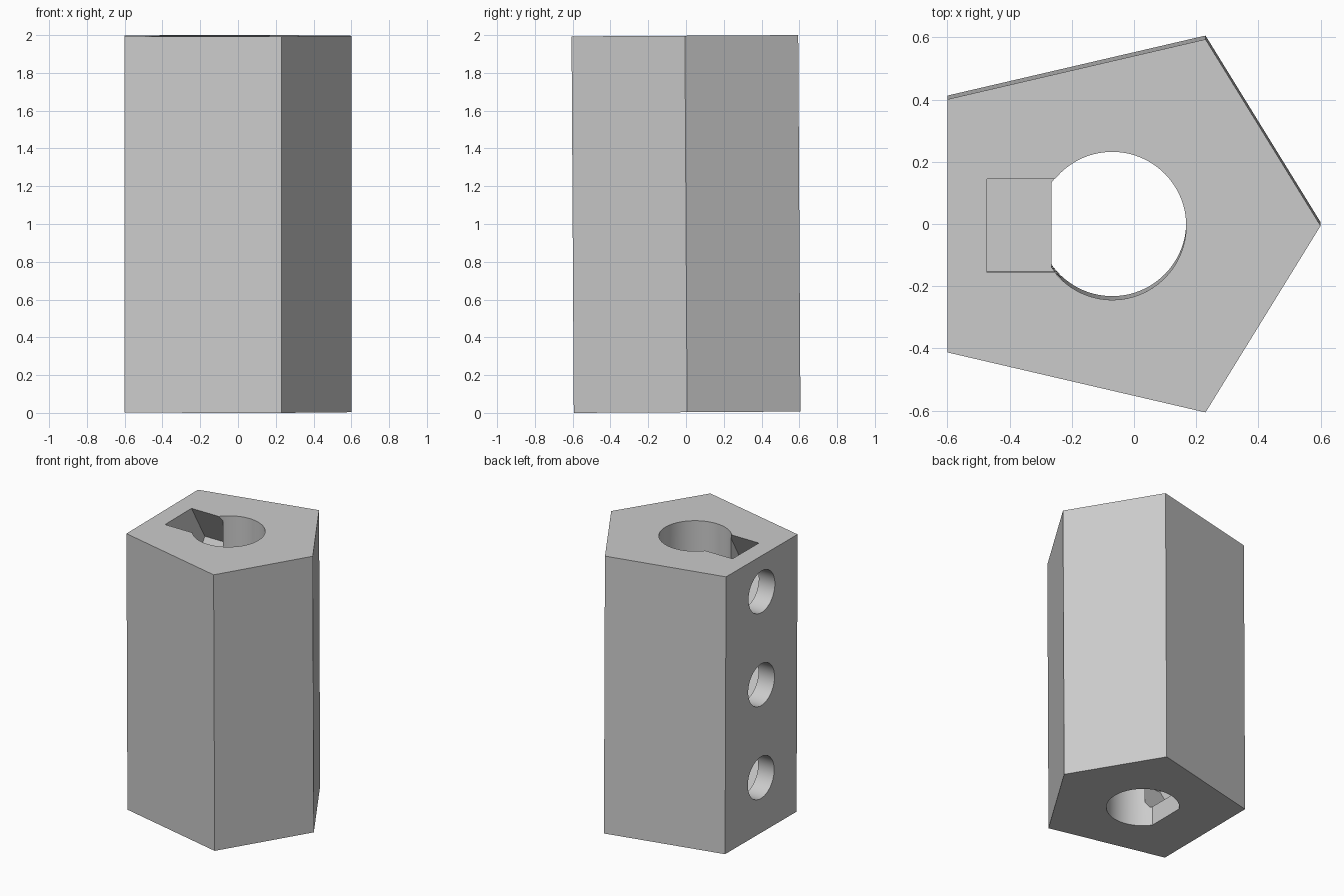
import bpy
import bmesh
from math import acos, cos, sin, pi, tau
from mathutils import Matrix, Vector

old = bpy.data.objects.get("Cube")
if old:
    bpy.data.objects.remove(old, do_unlink=True)

HEIGHT = 1.993
TILT = 0.006          # the block leans very slightly about x
BACK, BORE_X, BORE_R, FLAT_X = -0.6, -0.07, 0.238, -0.266
NUT_R = 0.3

grey = bpy.data.materials.new("plain_grey")
grey.use_nodes = True
grey.diffuse_color = (0.6, 0.6, 0.6, 1)
grey.node_tree.nodes["Principled BSDF"].inputs["Base Color"].default_value = (0.6, 0.6, 0.6, 1)


def prism(name, points, offset):
    """Extrude a closed loop of 3D points along an offset vector."""
    bm = bmesh.new()
    face = bm.faces.new([bm.verts.new(p) for p in points])
    extruded = bmesh.ops.extrude_face_region(bm, geom=[face], use_keep_orig=True)
    moved = [g for g in extruded["geom"] if isinstance(g, bmesh.types.BMVert)]
    bmesh.ops.translate(bm, verts=moved, vec=Vector(offset))
    bmesh.ops.recalc_face_normals(bm, faces=bm.faces)
    mesh = bpy.data.meshes.new(name)
    bm.to_mesh(mesh)
    bm.free()
    mesh.materials.append(grey)
    obj = bpy.data.objects.new(name, mesh)
    bpy.context.collection.objects.link(obj)
    return obj


def ring_yz(x, z, radius, count):
    """Circle or polygon facing along x, with a corner on +y."""
    return [(x, radius * cos(tau * i / count), z + radius * sin(tau * i / count))
            for i in range(count)]


# Five-sided block
half = [(0.23, 0.6), (BACK, 0.407)]
outline = [(0.6, 0)] + half + [(x, -y) for x, y in reversed(half)]
block = prism("pentagon_block", [(x, y, 0) for x, y in outline], (0, 0, HEIGHT))

# Round bore with one flat side
limit = acos((FLAT_X - BORE_X) / BORE_R)
steps = 72
arc = [-limit + 2 * limit * i / steps for i in range(steps + 1)]
bore = [(BORE_X + BORE_R * cos(a), BORE_R * sin(a), -0.1) for a in arc]
cutters = [prism("bore_cutter", bore, (0, 0, HEIGHT + 0.2))]

# Three screw holes, each with a hexagonal nut pocket opening into the bore
top_z = HEIGHT - NUT_R * sin(pi / 3) + 0.0005
for i in range(3):
    z = top_z - 0.668 * i
    cutters.append(prism("nut_pocket_cutter", ring_yz(-0.472, z, NUT_R, 6), (0.237, 0, 0)))
    cutters.append(prism("screw_hole_cutter", ring_yz(BACK - 0.1, z, 0.15, 64), (0.35, 0, 0)))

# Cut the block
bpy.context.view_layer.objects.active = block
for cutter in cutters:
    cutter.hide_render = True
    mod = block.modifiers.new("cut", "BOOLEAN")
    mod.operation = "DIFFERENCE"
    mod.solver = "EXACT"
    mod.object = cutter
    bpy.ops.object.modifier_apply(modifier=mod.name)
    bpy.data.objects.remove(cutter, do_unlink=True)

# Lean, then rest on the ground
middle = Matrix.Translation((0, 0, HEIGHT / 2))
block.data.transform(middle @ Matrix.Rotation(TILT, 4, "X") @ middle.inverted())
low = min(v.co.z for v in block.data.vertices)
block.data.transform(Matrix.Translation((0, 0, -low)))

# Smooth the round walls only
bpy.ops.object.select_all(action="DESELECT")
block.select_set(True)
bpy.ops.object.shade_smooth_by_angle(angle=pi / 9)
